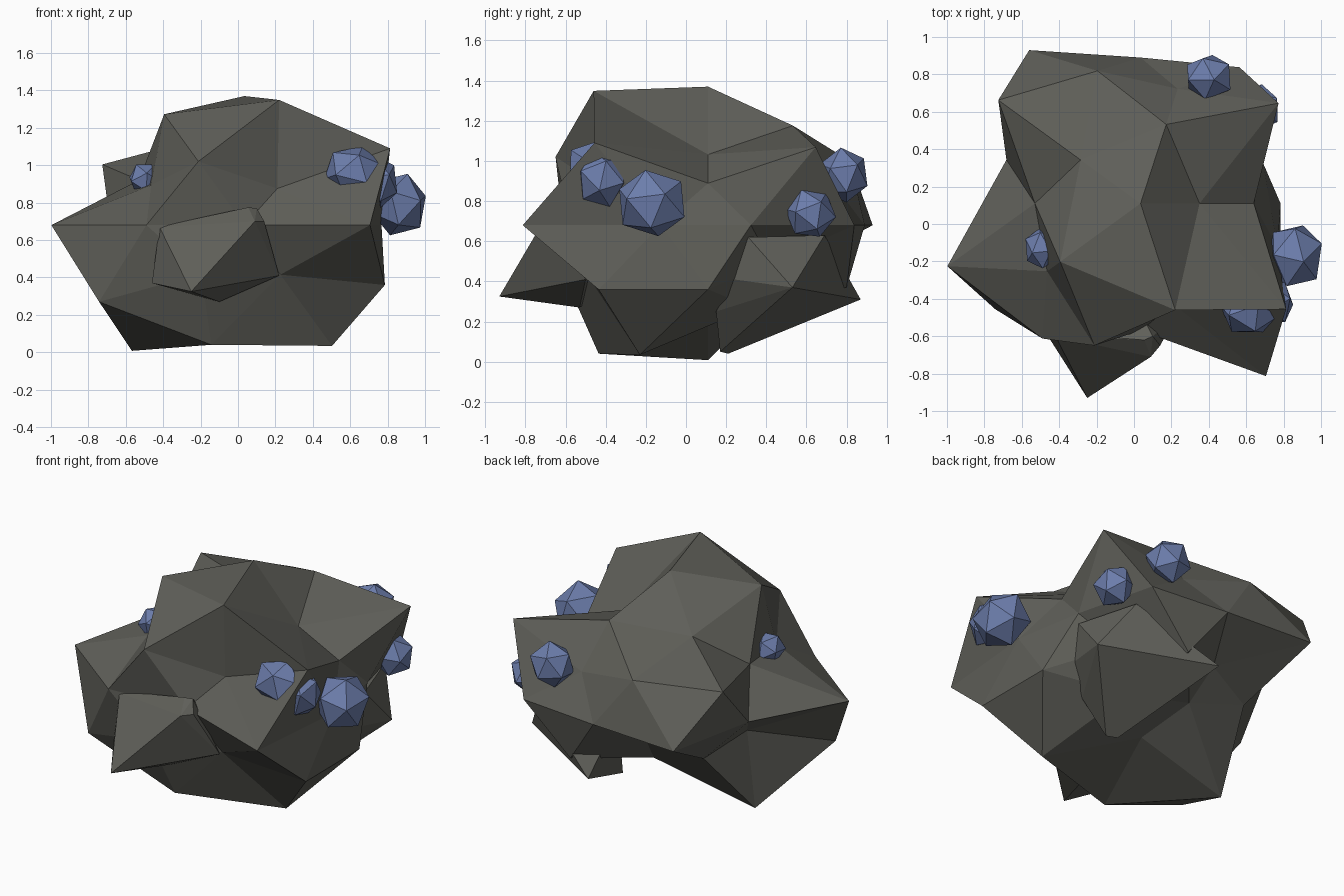
import bpy
import bmesh
import math
from mathutils import Euler, Vector

cube = bpy.data.objects.get("Cube")
if cube:
    bpy.data.objects.remove(cube, do_unlink=True)


def make_material(name, colour):
    mat = bpy.data.materials.new(name)
    mat.use_nodes = True
    mat.diffuse_color = (*colour, 1)
    mat.node_tree.nodes["Principled BSDF"].inputs["Base Color"].default_value = (*colour, 1)
    return mat


stone = make_material("dark_grey_stone", (0.115, 0.115, 0.1))
blue = make_material("blue_crystal", (0.15, 0.205, 0.41))


def finish(bm, name, mat):
    """Turn a bmesh into a flat-shaded object with one material."""
    bmesh.ops.recalc_face_normals(bm, faces=bm.faces)
    mesh = bpy.data.meshes.new(name)
    bm.to_mesh(mesh)
    bm.free()
    mesh.materials.append(mat)
    obj = bpy.data.objects.new(name, mesh)
    bpy.context.collection.objects.link(obj)
    return obj


# Main boulder: a flattened icosphere pushed in and out ring by ring.
# Each ring is keyed by its height and lists radii anticlockwise from +x.
RINGS = {
    1.0: [1.0],
    0.85: [0.6, 0.845, 0.753, 1.01, 1.14],
    0.53: [1.072, 0.876, 0.664, 0.939, 1.131],
    0.45: [0.677, 0.72, 1.051, 0.69, 0.633],
    0.0: [0.69, 0.9, 0.78, 1.013, 0.754, 1.086, 0.893, 0.68, 1.141, 0.77],
    -0.45: [0.6, 0.55, 0.61, 0.84, 1.037],
    -0.53: [0.88, 0.853, 0.7, 1.13, 0.73],
    -0.85: [0.7, 0.62, 1.145, 1.09, 1.1],
    -1.0: [0.717],
}
CENTRE = Vector((0.035, 0.11, 0.68))
FLATTEN = 0.69


def ring_radius(co):
    height = min(RINGS, key=lambda h: abs(h - co.z))
    ring = RINGS[height]
    if len(ring) == 1:
        return ring[0]
    angle = (math.degrees(math.atan2(co.y, co.x)) + 1) % 360
    return ring[int(angle * len(ring) / 360)]


def build_boulder():
    bm = bmesh.new()
    bmesh.ops.create_icosphere(bm, subdivisions=2, radius=1)
    for vert in bm.verts:
        direction = vert.co.normalized()
        offset = direction * ring_radius(direction)
        offset.z *= FLATTEN
        vert.co = CENTRE + offset
    return finish(bm, "boulder", stone)


def build_chunk(name, points):
    """Angular lump wrapped around a few corner points."""
    bm = bmesh.new()
    for point in points:
        bm.verts.new(point)
    result = bmesh.ops.convex_hull(bm, input=bm.verts)
    loose = {e for e in result["geom_interior"] + result["geom_unused"]
             if isinstance(e, bmesh.types.BMVert)}
    bmesh.ops.delete(bm, geom=list(loose), context="VERTS")
    return finish(bm, name, stone)


def build_crystal(name, centre, size, turn):
    """Twenty-sided crystal nugget half sunk into the boulder."""
    bm = bmesh.new()
    bmesh.ops.create_icosphere(bm, subdivisions=1, radius=1)
    spin = Euler((turn, turn * 0.6, turn * 1.7)).to_matrix()
    for vert in bm.verts:
        local = spin @ vert.co
        vert.co = Vector(centre) + Vector([a * b for a, b in zip(local, size)])
    return finish(bm, name, blue)


build_boulder()

# Jutting spike at the front
build_chunk("front_spike", [
    (-0.25, -0.93, 0.325), (-0.46, -0.6, 0.37), (-0.1, -0.53, 0.27),
    (0.22, -0.5, 0.41), (0.09, -0.71, 0.7), (0.14, -0.65, 0.7),
    (0.1, -0.6, 0.77), (0.055, -0.62, 0.775), (-0.42, -0.6, 0.67),
    (-0.2, -0.6, 0.72), (-0.1, -0.2, 0.5),
])

# Lump under the back left corner
build_chunk("back_lump", [
    (0.085, 0.87, 0.31), (0.72, 0.53, 0.37), (0.56, 0.69, 0.63),
    (0.68, 0.31, 0.62), (0.65, 0.24, 0.41), (0.3, 0.21, 0.04),
    (0.355, 0.17, 0.05), (0.52, 0.15, 0.25), (0.2, 0.4, 0.5),
])

# Blue crystals: name, centre, half sizes, turn
CRYSTALS = [
    ("side_crystal_large", (0.86, -0.17, 0.79), (0.16, 0.185, 0.175), 0.3),
    ("side_crystal_small", (0.75, -0.42, 0.91), (0.11, 0.13, 0.145), 0.8),
    ("front_crystal", (0.62, -0.465, 0.965), (0.165, 0.14, 0.145), 1.4),
    ("right_crystal", (-0.495, -0.13, 0.925), (0.095, 0.115, 0.095), 0.5),
    ("back_crystal", (0.4, 0.785, 0.93), (0.14, 0.13, 0.14), 1.1),
    ("corner_crystal", (0.665, 0.62, 0.74), (0.125, 0.13, 0.13), 2.0),
]
for crystal in CRYSTALS:
    build_crystal(*crystal)
